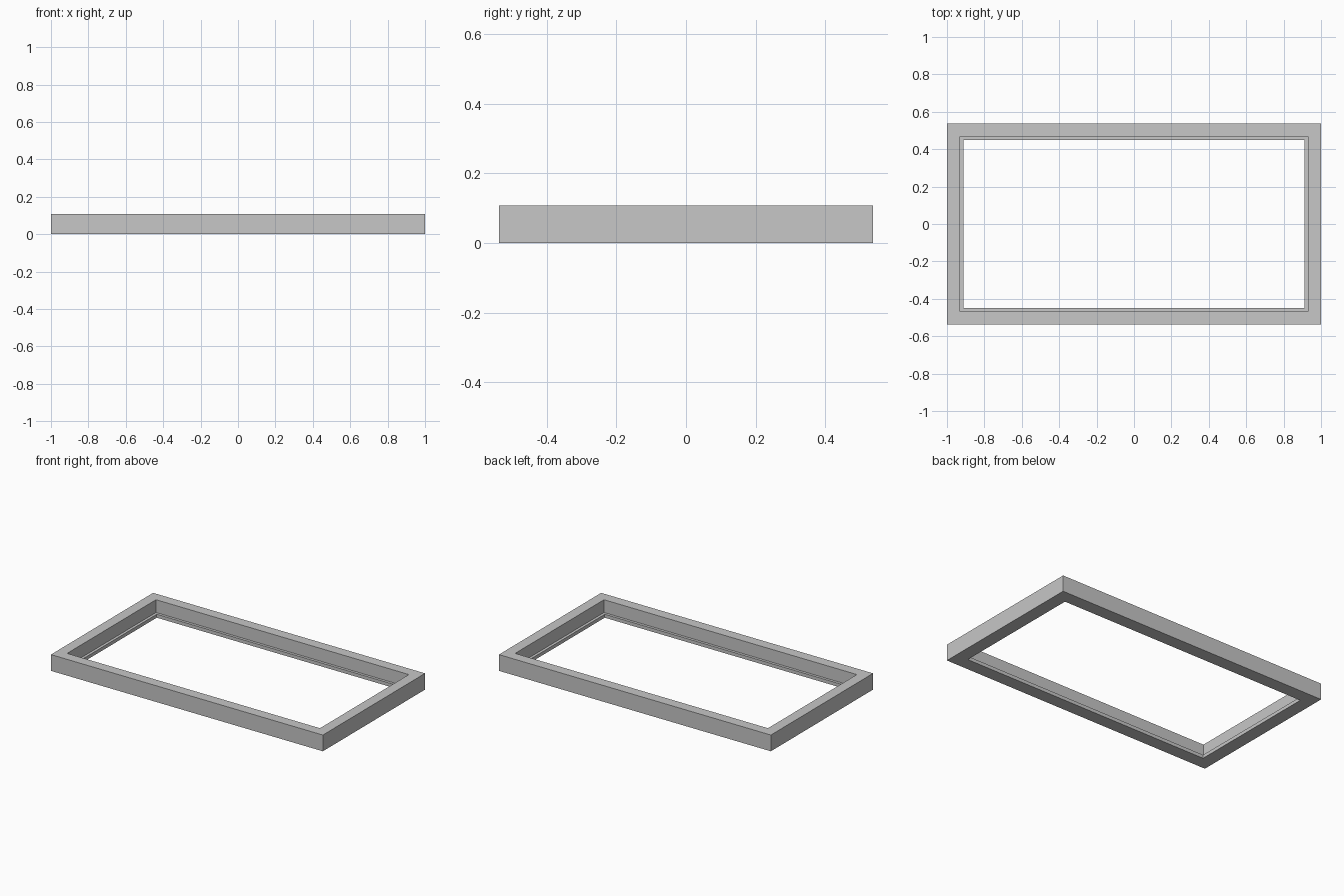
import bpy
import bmesh

if "Cube" in bpy.data.objects:
    bpy.data.objects.remove(bpy.data.objects["Cube"], do_unlink=True)

HALF_X, HALF_Y, HEIGHT = 1.0, 0.537, 0.108
LEDGE_Z = 0.023

# Cross-section of the moulding: (inset from outer edge x, inset y, height)
PROFILE = [
    (0.0, 0.0, 0.0),
    (0.0, 0.0, HEIGHT),
    (0.07, 0.07, HEIGHT),
    (0.07, 0.07, LEDGE_Z),
    (0.088, 0.088, LEDGE_Z),
    (0.088, 0.088, 0.0),
]
CORNERS = [(-1, -1), (1, -1), (1, 1), (-1, 1)]

grey = bpy.data.materials.new("plain grey")
grey.use_nodes = True
colour = (0.57, 0.57, 0.57, 1.0)
grey.diffuse_color = colour
grey.node_tree.nodes["Principled BSDF"].inputs["Base Color"].default_value = colour

# Rectangular frame: the stepped section carried round four mitred corners
bm = bmesh.new()
rings = [
    [bm.verts.new((sx * (HALF_X - ix), sy * (HALF_Y - iy), z)) for ix, iy, z in PROFILE]
    for sx, sy in CORNERS
]
count = len(PROFILE)
for i, ring in enumerate(rings):
    after = rings[(i + 1) % len(rings)]
    for j in range(count):
        k = (j + 1) % count
        bm.faces.new((ring[j], after[j], after[k], ring[k]))
bmesh.ops.recalc_face_normals(bm, faces=bm.faces)

mesh = bpy.data.meshes.new("rebated_frame")
bm.to_mesh(mesh)
bm.free()
mesh.materials.append(grey)
frame = bpy.data.objects.new("rebated_frame", mesh)
bpy.context.collection.objects.link(frame)
